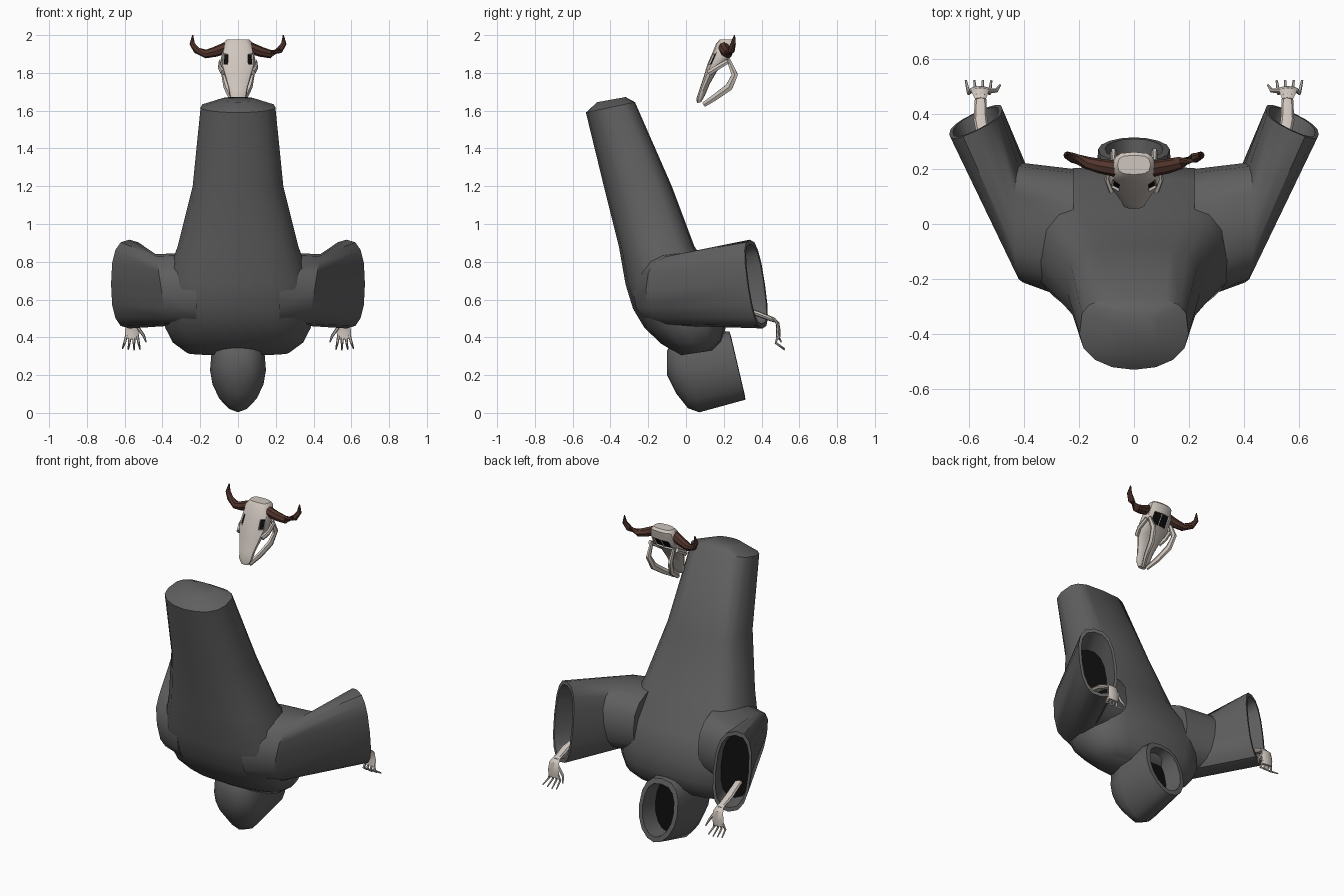
import bpy, bmesh, math
from mathutils import Vector as V


def material(name, r, g, b):
    m = bpy.data.materials.new(name)
    m.diffuse_color = (r, g, b, 1)
    return m


CLOTH = material("grey_cloth", 0.115, 0.115, 0.115)
BONE = material("bone", 0.62, 0.56, 0.51)
HORN = material("brown_horn", 0.085, 0.036, 0.026)
BLACK = material("black_hollow", 0.004, 0.004, 0.004)


def ring(c, u, v, e=2.0, e_back=None, n=16):
    """Superellipse section; e_back squares off the half on the +v side."""
    c, u, v = V(c), V(u), V(v)
    pts = []
    for i in range(n):
        a = 2 * math.pi * i / n
        ca, sa = math.cos(a), math.sin(a)
        k = 2 / (e_back if e_back and sa > 0 else e)
        pts.append(c + u * math.copysign(abs(ca) ** k, ca) + v * math.copysign(abs(sa) ** k, sa))
    return pts


def span(front, back, hw, e=2.2, e_back=None, n=16):
    """Section through two (y, z) points with half width hw in x."""
    f, b = V((0, *front)), V((0, *back))
    return ring((f + b) / 2, (hw, 0, 0), (b - f) / 2, e, e_back, n)


def loft(name, rings, mat, dark_end=False, sockets=(), angle=40):
    bm = bmesh.new()
    vs = [[bm.verts.new(p) for p in r] for r in rings]
    n = len(vs[0])
    for a, b in zip(vs, vs[1:]):
        for i in range(n):
            bm.faces.new((a[i], a[(i + 1) % n], b[(i + 1) % n], b[i]))
    bm.faces.new(vs[0])
    end = bm.faces.new(vs[-1])
    if dark_end:
        end.material_index = 1
    bmesh.ops.recalc_face_normals(bm, faces=bm.faces)
    # recessed dark holes in the faces nearest the given points
    for p, margin in sockets:
        f = min(bm.faces, key=lambda f: (f.calc_center_median() - V(p)).length)
        bmesh.ops.inset_individual(bm, faces=[f], thickness=margin, depth=-0.008)
        f.material_index = 1
    me = bpy.data.meshes.new(name)
    bm.to_mesh(me)
    bm.free()
    me.materials.append(mat)
    me.materials.append(BLACK)
    ob = bpy.data.objects.new(name, me)
    bpy.context.collection.objects.link(ob)
    bpy.ops.object.select_all(action='DESELECT')
    ob.select_set(True)
    bpy.context.view_layer.objects.active = ob
    bpy.ops.object.shade_smooth_by_angle(angle=math.radians(angle))
    return ob


def tube(name, pts, radii, mat, n=6, flat=1.0):
    """Tapered bar along a path; flat squashes it across x."""
    pts = [V(p) for p in pts]
    rings = []
    for i, (p, r) in enumerate(zip(pts, radii)):
        t = (pts[min(i + 1, len(pts) - 1)] - pts[max(i - 1, 0)]).normalized()
        ref = V((1, 0, 0)) if abs(t.x) < 0.8 else V((0, 0, 1))
        v = t.cross(ref).normalized()
        u = v.cross(t).normalized()
        rings.append(ring(p, u * r, v * r * flat, n=n))
    return loft(name, rings, mat)


# robe body: closed hem at the top, shoulders at the bottom
loft("robe_body", [
    span((-0.47, 1.645), (-0.32, 1.672), 0.09, 2.2, 3),
    span((-0.53, 1.59), (-0.27, 1.645), 0.198, 2.1, 3.5),
    span((-0.435, 1.2), (-0.075, 1.2), 0.24, 2.2, 3.5),
    span((-0.355, 0.88), (0.045, 0.88), 0.32, 2.4, 3.5),
    span((-0.32, 0.68), (0.17, 0.70), 0.39, 2.5, 3.2),
    span((-0.28, 0.55), (0.215, 0.56), 0.40, 2.5, 3.2),
    span((-0.22, 0.45), (0.21, 0.45), 0.385, 2.5, 3),
    span((-0.13, 0.365), (0.19, 0.38), 0.345, 2.4, 3),
    span((-0.03, 0.305), (0.14, 0.33), 0.27, 2.4, 3)], CLOTH)

# hood hanging below, hollow and open to the rear
hood_open = [(0.30, 0.06), (0.225, 0.42)]
loft("hood", [
    span((-0.10, 0.20), (-0.10, 0.33), 0.07),
    span((-0.05, 0.10), (-0.06, 0.40), 0.125, 2.0, 2.6),
    span((0.01, 0.025), (0.0, 0.44), 0.14, 1.8, 2.6),
    span((0.07, 0.003), (0.05, 0.45), 0.148, 1.75, 2.6),
    span((0.315, 0.07), (0.23, 0.43), 0.13, 1.9, 2.6),
    span((0.31, 0.10), (0.24, 0.40), 0.105, 1.9, 2.6),
    span((0.19, 0.09), (0.15, 0.38), 0.09, 1.9, 2.6)], CLOTH, dark_end=True)

for s, side in ((1, "right"), (-1, "left")):
    def P(x, y, z):
        return (s * x, y, z)

    # sleeve: out from the shoulder, then bent to the rear
    cu, cv = V(P(0.097, -0.046, 0)), V((0, -0.034, 0.235))
    mouth = V(P(0.575, 0.372, 0.682))
    loft(side + "_sleeve", [
        ring(P(0.22, -0.04, 0.65), (0, -0.24, 0), (0, 0, 0.20), 2.5),
        ring(P(0.405, 0.005, 0.65), P(0.0, -0.217, 0), P(0.03, 0, 0.19), 2.7),
        ring(mouth, cu, cv, 2.6),
        ring(mouth, cu * 0.86, cv * 0.9, 2.6),
        ring(P(0.525, 0.25, 0.66), cu * 0.85, cv * 0.8, 2.5)], CLOTH, dark_end=True)

    # skeletal forearm, palm and fingers
    tube(side + "_forearm", [P(0.53, 0.22, 0.57), P(0.558, 0.38, 0.525), P(0.558, 0.47, 0.49)],
         [0.022, 0.025, 0.02], BONE, n=8, flat=0.6)
    tube(side + "_palm", [P(0.558, 0.455, 0.505), P(0.56, 0.485, 0.475), P(0.56, 0.49, 0.43), P(0.562, 0.487, 0.39)],
         [0.02, 0.033, 0.038, 0.036], BONE, n=8, flat=0.3)
    for i in range(4):
        x, dx = 0.533 + 0.019 * i, (i - 1.2) * 0.006
        tube(f"{side}_finger_{i + 1}",
             [P(x, 0.487, 0.41), P(x + dx, 0.475, 0.37), P(x + 2 * dx, 0.522, 0.333 + 0.004 * abs(i - 1))],
             [0.008, 0.007, 0.004], BONE)
    tube(side + "_thumb", [P(0.535, 0.483, 0.46), P(0.50, 0.485, 0.41), P(0.487, 0.505, 0.375)],
         [0.009, 0.008, 0.004], BONE)

    # curved horn
    tube(side + "_horn", [P(0.06, 0.20, 1.935), P(0.12, 0.21, 1.912), P(0.17, 0.222, 1.90),
                          P(0.22, 0.24, 1.92), P(0.243, 0.25, 1.955), P(0.24, 0.257, 2.0)],
         [0.03, 0.027, 0.023, 0.019, 0.014, 0.003], HORN, n=8)

    # lower jaw half and cheek arch
    tube(side + "_jaw", [P(0.075, 0.225, 1.87), P(0.075, 0.258, 1.79), P(0.062, 0.228, 1.725),
                         P(0.04, 0.155, 1.672), P(0.012, 0.095, 1.632)],
         [0.008, 0.013, 0.015, 0.013, 0.01], BONE, flat=1.5)
    tube(side + "_cheek_arch", [P(0.08, 0.12, 1.80), P(0.096, 0.16, 1.825), P(0.092, 0.22, 1.86)],
         [0.012, 0.011, 0.01], BONE, flat=1.4)

# horned skull floating above, with dark eye sockets and an open back
loft("skull", [
    span((0.18, 1.978), (0.25, 1.978), 0.06, 3, n=12),
    span((0.16, 1.955), (0.262, 1.965), 0.075, 3, n=12),
    span((0.137, 1.90), (0.252, 1.91), 0.086, 2.8, n=12),
    span((0.113, 1.845), (0.215, 1.85), 0.093, 2.6, n=12),
    span((0.095, 1.785), (0.165, 1.81), 0.075, 2.4, n=12),
    span((0.07, 1.71), (0.125, 1.74), 0.052, 2.4, n=12),
    span((0.055, 1.665), (0.10, 1.68), 0.043, 2.4, n=12),
    span((0.058, 1.64), (0.08, 1.645), 0.025, 2.4, n=12)], BONE,
    sockets=[((0.06, 0.12, 1.873), 0.006), ((-0.06, 0.12, 1.873), 0.006),
             ((0.025, 0.24, 1.88), 0.003), ((-0.025, 0.24, 1.88), 0.003)])
